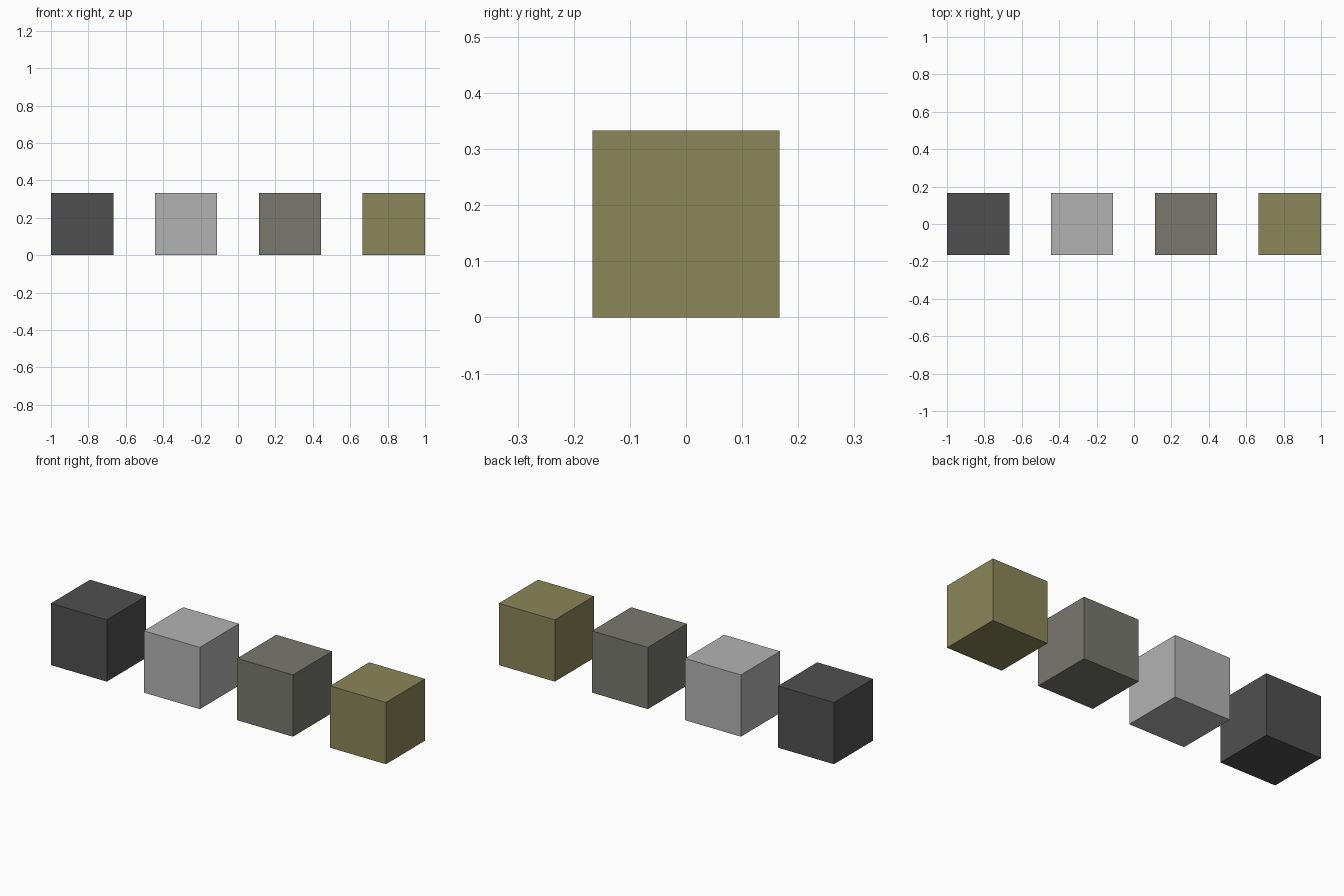
import bpy

if "Cube" in bpy.data.objects:
    bpy.data.objects.remove(bpy.data.objects["Cube"])

SIDE = 2 / 6          # cube edge
STEP = SIDE * 5 / 3   # centre-to-centre spacing

# Row of four swatch cubes, left to right
cubes = [
    ("charcoal_cube", (0.08, 0.08, 0.08, 1)),
    ("light_grey_cube", (0.45, 0.45, 0.45, 1)),
    ("stone_cube", (0.19, 0.19, 0.16, 1)),
    ("olive_cube", (0.26, 0.24, 0.10, 1)),
]

for i, (name, color) in enumerate(cubes):
    bpy.ops.mesh.primitive_cube_add(size=SIDE, location=((i - 1.5) * STEP, 0, SIDE / 2))
    cube = bpy.context.object
    cube.name = name
    mat = bpy.data.materials.new(name + "_paint")
    mat.diffuse_color = color
    mat.use_nodes = True
    mat.node_tree.nodes["Principled BSDF"].inputs["Base Color"].default_value = mat.diffuse_color
    cube.data.materials.append(mat)
